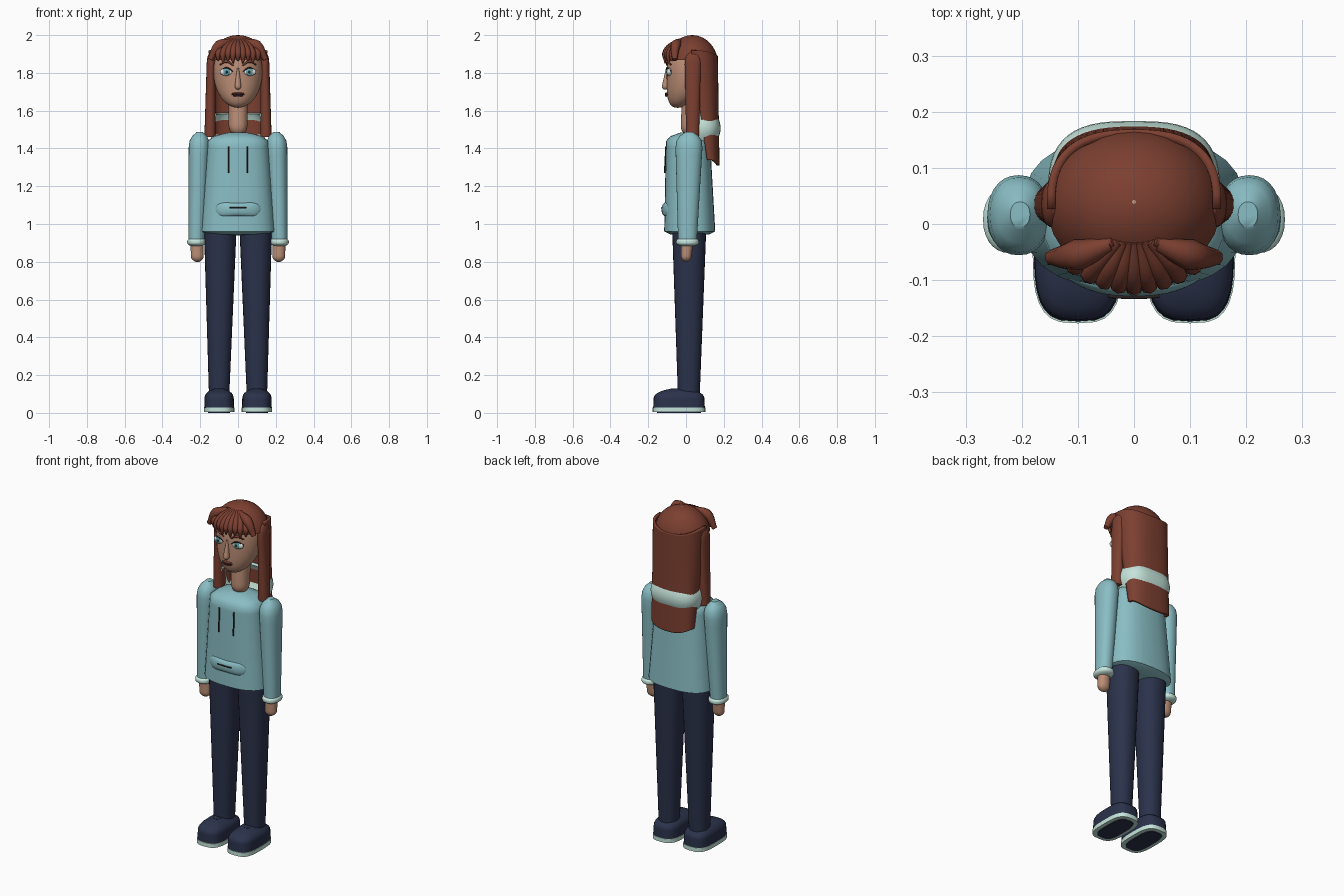
import bpy, bmesh
from math import sin, cos, pi, sqrt, radians, copysign

cube = bpy.data.objects.get("Cube")
if cube:
    bpy.data.objects.remove(cube)


def material(name, red, green, blue):
    mat = bpy.data.materials.new(name)
    mat.use_nodes = True
    colour = (red, green, blue, 1)
    mat.diffuse_color = colour
    mat.node_tree.nodes["Principled BSDF"].inputs["Base Color"].default_value = colour
    return mat


SKIN = material("skin", .5, .27, .18)
HAIR = material("auburn hair", .2, .05, .03)
TEAL = material("teal cloth", .25, .51, .55)
MINT = material("pale mint", .56, .78, .71)
NAVY = material("navy", .024, .032, .07)
WHITE = material("eye white", .75, .78, .76)
IRIS = material("iris blue", .12, .38, .42)
DARK = material("dark brown", .03, .02, .02)
LIPS = material("lip red", .22, .05, .04)


def finish(name, bm, mat):
    bmesh.ops.recalc_face_normals(bm, faces=bm.faces)
    mesh = bpy.data.meshes.new(name)
    bm.to_mesh(mesh)
    bm.free()
    mesh.materials.append(mat)
    mesh.shade_smooth()
    mesh.set_sharp_from_angle(angle=radians(50))
    part = bpy.data.objects.new(name, mesh)
    bpy.context.collection.objects.link(part)
    return part


def rounded(distance, soft):
    """Quarter-round falloff near the end of a part."""
    if distance >= soft:
        return 1
    return max(.3, sqrt(1 - (1 - distance / soft) ** 2))


def taper(name, mat, low, high, power=2.2, soft_low=0, soft_high=0, swell=0,
          span=pi, droop=0, sides=28, steps=16):
    """Superellipse column between two ends (x, y, z, half width, half depth).
    A span below pi leaves an open sheet around the back."""
    is_open = span < pi
    length = high[2] - low[2]
    bm = bmesh.new()
    rows = []
    for step in range(steps + 1):
        t = (1 - cos(pi * step / steps)) / 2
        x, y, z, wide, deep = [a + (b - a) * t for a, b in zip(low, high)]
        scale = rounded(t * length, soft_low) * rounded((1 - t) * length, soft_high)
        bulge = swell * sin(pi * t)
        row = []
        for side in range(sides + is_open):
            angle = (2 * side / sides - 1) * span
            s, c = sin(angle), cos(angle)
            row.append(bm.verts.new((
                x + (wide + bulge) * scale * copysign(abs(s) ** (2 / power), s),
                y + (deep + bulge) * scale * copysign(abs(c) ** (2 / power), c),
                z + droop * s * s)))
        rows.append(row)
    for lower, upper in zip(rows, rows[1:]):
        for i in range(sides):
            j = (i + 1) % len(lower)
            bm.faces.new((lower[i], lower[j], upper[j], upper[i]))
    if not is_open:
        bm.faces.new(rows[0])
        bm.faces.new(rows[-1])
    part = finish(name, bm, mat)
    if is_open:
        shell = part.modifiers.new("thickness", "SOLIDIFY")
        shell.thickness = .015
        shell.offset = 0


def blob(name, mat, centre, size, warp=None, drop=None):
    """Scaled sphere; warp bends its unit points, drop removes some of them."""
    bm = bmesh.new()
    bmesh.ops.create_uvsphere(bm, u_segments=32, v_segments=20, radius=1)
    if drop:
        unwanted = [v for v in bm.verts if drop(v.co)]
        bmesh.ops.delete(bm, geom=unwanted, context="VERTS")
    for v in bm.verts:
        if warp:
            warp(v.co)
        v.co = [c + p * r for c, p, r in zip(centre, v.co, size)]
    finish(name, bm, mat)


def strand(name, mat, points, radii):
    """Tapered round strand through a few points."""
    curve = bpy.data.curves.new(name, "CURVE")
    curve.dimensions = "3D"
    curve.bevel_depth = 1
    curve.bevel_resolution = 2
    curve.use_fill_caps = True
    curve.resolution_u = 5
    spline = curve.splines.new("BEZIER")
    spline.bezier_points.add(len(points) - 1)
    for knot, point, radius in zip(spline.bezier_points, points, radii):
        knot.co, knot.radius = point, radius
        knot.handle_left_type = knot.handle_right_type = "AUTO"
    curve.materials.append(mat)
    part = bpy.data.objects.new(name, curve)
    bpy.context.collection.objects.link(part)
    bpy.ops.object.select_all(action="DESELECT")
    bpy.context.view_layer.objects.active = part
    part.select_set(True)
    bpy.ops.object.convert(target="MESH")


def jaw_forward(p):
    if p.z < 0:
        p.y -= p.z * p.z / 2


def pocket_shape(p):
    p.x = copysign(abs(p.x) ** .75, p.x)
    p.z *= .7 + p.x ** 2 / 2
    p.y += 1.1 * p.x ** 2


def below_hairline(p):
    return p.z < -.3 or (p.y < -.15 and p.z < .15)


# Hoodie with the hood resting behind the neck
taper("hoodie_body", TEAL, (0, .02, .94, .2, .136), (0, .01, 1.485, .158, .115),
      power=2.6, soft_low=.015, soft_high=.05)
taper("hood", MINT, (0, .05, 1.43, .12, .1), (0, .05, 1.585, .12, .1),
      power=3, swell=.026, span=1.75)

# Waisted front pocket bent around the belly, with its slit
blob("pocket", TEAL, (0, -.112, 1.077), (.12, .018, .048), warp=pocket_shape)
strand("pocket_slit", DARK, [(x, -.13 + x * x, 1.085) for x in (-.045, 0, .045)], [.004] * 3)

for s, side in ((1, "left_"), (-1, "right_")):
    # Sleeve, cuff and hand
    taper(side + "sleeve", TEAL, (s * .22, .008, .92, .042, .05),
          (s * .203, .017, 1.487, .058, .075), soft_high=.08)
    taper(side + "cuff", MINT, (s * .22, .008, .88, .049, .06),
          (s * .22, .008, .93, .049, .06), soft_low=.02, soft_high=.02)
    taper(side + "hand", SKIN, (s * .215, 0, .8, .034, .026),
          (s * .217, .005, .9, .034, .033), soft_low=.03)

    # Trouser leg
    taper(side + "leg", NAVY, (s * .1, .015, .1, .054, .058), (s * .094, .017, .97, .086, .09))

    # Shoe, sole rim and tread
    foot, heel = s * .1, -.037
    taper(side + "shoe", NAVY, (foot, heel, .02, .079, .137), (foot, heel, .13, .076, .132),
          power=3.2, soft_high=.05)
    taper(side + "sole", MINT, (foot, heel, .004, .081, .14), (foot, heel, .028, .081, .14),
          power=3.2, steps=4)
    taper(side + "tread", NAVY, (foot, heel, 0, .058, .116), (foot, heel, .006, .058, .116),
          power=3.2, steps=2)

    # Hoodie drawstring
    strand(side + "drawstring", DARK, [(s * .048, -.106, 1.41), (s * .048, -.113, 1.27)],
           [.004] * 2)

    # Eye with iris, pupil, lash and brow
    eye, level = s * .06, 1.805
    blob(side + "eye", WHITE, (eye, -.088, level), (.036, .014, .021))
    blob(side + "iris", IRIS, (eye, -.098, level), (.018, .006, .019))
    blob(side + "pupil", DARK, (eye, -.102, level), (.008, .004, .008))
    for name, mat, height, thick in (("lash", DARK, level, .004), ("brow", HAIR, 1.838, .007)):
        strand(side + name, mat, [(eye - s * .036, -.1, height), (eye, -.101, height + .022),
                                  (eye + s * .036, -.08, height + .005)],
               [thick / 2, thick, thick / 2])

    # Long lock in front of the shoulder and swept temple tuft
    taper(side + "side_lock", HAIR, (s * .148, .035, 1.46, .03, .034),
          (s * .142, .036, 1.91, .022, .044), soft_high=.05)
    strand(side + "temple_tuft", HAIR,
           [(s * .04, -.035, 1.968), (s * .1, -.055, 1.945), (s * .147, -.06, 1.87)],
           [.014, .028, .014])

# Neck and head
taper("neck", SKIN, (0, .02, 1.465, .05, .051), (0, .03, 1.68, .05, .05), soft_low=.06)
blob("head", SKIN, (0, .015, level), (.13, .118, .19), warp=jaw_forward)
blob("crown_parting", SKIN, (0, .038, 1.992), (.01, .011, .008))

# Nose and mouth
taper("nose", SKIN, (0, -.111, 1.712, .019, .021), (0, -.098, 1.825, .005, .008),
      soft_low=.02, sides=16)
for name, mat, height, width in (("upper_lip", LIPS, 1.691, .032), ("lower_lip", LIPS, 1.678, .026),
                                 ("mouth_line", DARK, 1.685, .034)):
    blob(name, mat, (0, -.102, height), (width, .01, width / 6))

# Hair cap and long back curtain
blob("hair_cap", HAIR, (0, .033, 1.845), (.157, .137, .155), drop=below_hairline)
taper("back_hair", HAIR, (0, .115, 1.31, .127, .055), (0, .035, 1.89, .148, .126),
      power=2.6, span=1.6, droop=.03)

# Fringe of tapering strands, fanned from the crown
count = 9
for i in range(count):
    t = 2 * i / (count - 1) - 1
    x, back = t * .105, t * t * .035
    strand("fringe_strand", HAIR,
           [(x / 3, -.03, 1.975), (x * .8, back - .088, 1.935), (x, back - .11, 1.9),
            (x, back - .112, 1.862 - i % 2 * .012)],
           [.01, .018, .017, .004])
